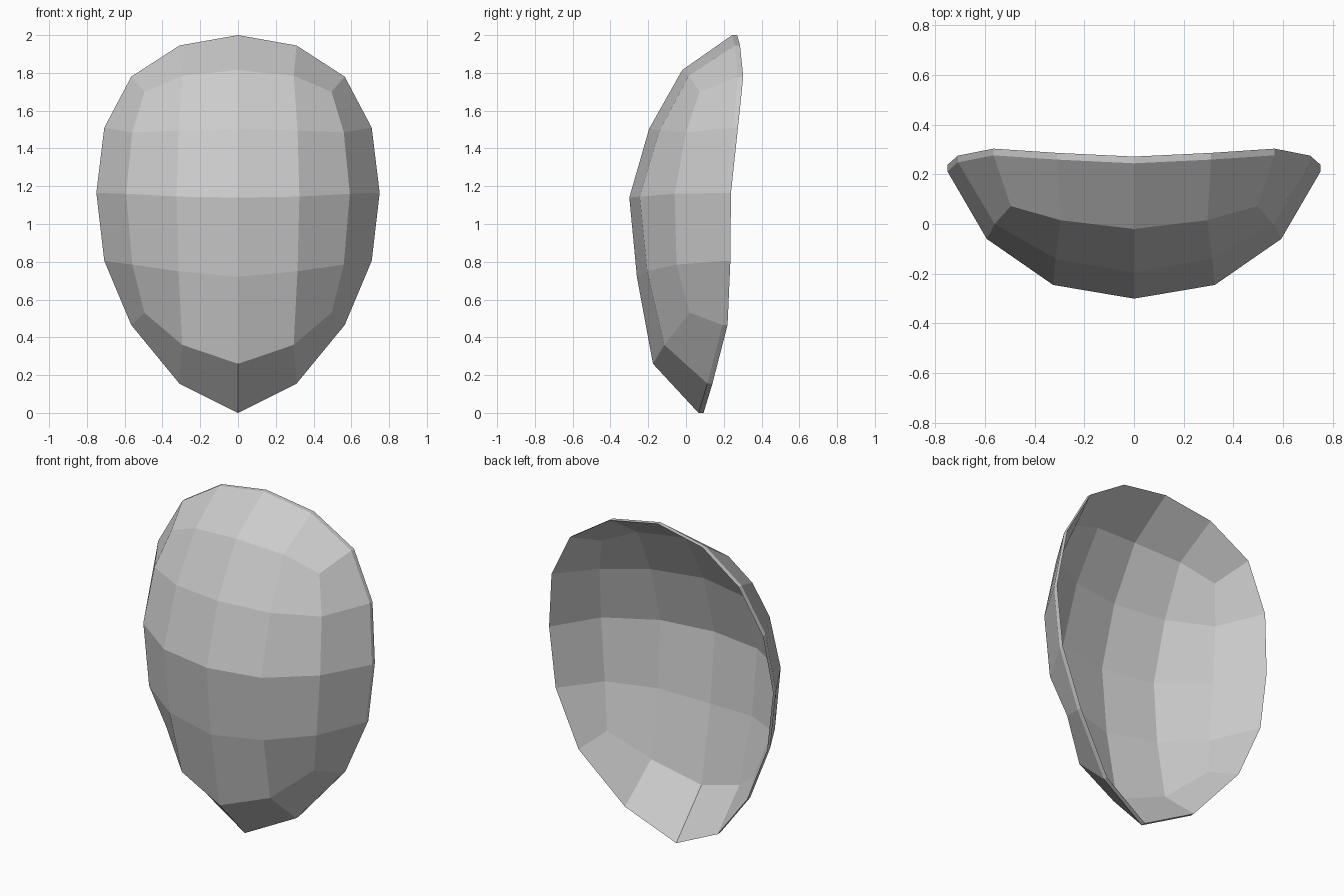
import bpy, bmesh
from mathutils import Vector

if "Cube" in bpy.data.objects:
    bpy.data.objects.remove(bpy.data.objects["Cube"])

THICK = 0.027

# Right half of the face panel: columns from the centre line outwards, top to bottom (x, y, z)
columns = [
    [(0, -.02, 1.815), (0, -.195, 1.505), (0, -.30, 1.14), (0, -.26, .72), (0, -.175, .26)],
    [(.295, .015, 1.785), (.315, -.14, 1.495), (.325, -.245, 1.145), (.315, -.205, .75), (.295, -.115, .36)],
    [(.495, .072, 1.70), (.56, 0, 1.485), (.592, -.06, 1.16), (.56, -.05, .785), (.495, .02, .53)],
]
# Right half of the rim, top to bottom
rim = [(0, .244, 2), (.31, .259, 1.945), (.565, .276, 1.78), (.708, .248, 1.51), (.75, .211, 1.165),
       (.708, .208, .805), (.565, .193, .465), (.31, .113, .155), (0, .066, 0)]

bm = bmesh.new()
grid = [[bm.verts.new(p) for p in col] for col in columns]
edge = [bm.verts.new(p) for p in rim]

# Central grid of quads
for a, b in zip(grid, grid[1:]):
    for i in range(4):
        bm.faces.new((a[i], a[i + 1], b[i + 1], b[i]))

# Ring of quads from the grid border out to the rim
border = [grid[0][0], grid[1][0], *grid[2], grid[1][4], grid[0][4]]
for i in range(8):
    bm.faces.new((edge[i], border[i], border[i + 1], edge[i + 1]))

# Mirror to the left half
bmesh.ops.mirror(bm, geom=bm.verts[:] + bm.edges[:] + bm.faces[:], axis='X', merge_dist=0.001)
bmesh.ops.remove_doubles(bm, verts=bm.verts[:], dist=0.001)

# Give the shell its thickness towards the back
ext = bmesh.ops.extrude_face_region(bm, geom=bm.faces[:], use_keep_orig=True)
back = [g for g in ext["geom"] if isinstance(g, bmesh.types.BMVert)]
bmesh.ops.translate(bm, verts=back, vec=Vector((0, THICK, 0)))
bmesh.ops.recalc_face_normals(bm, faces=bm.faces[:])

mesh = bpy.data.meshes.new("mask_shell")
bm.to_mesh(mesh)
bm.free()
bpy.context.collection.objects.link(bpy.data.objects.new("mask_shell", mesh))
